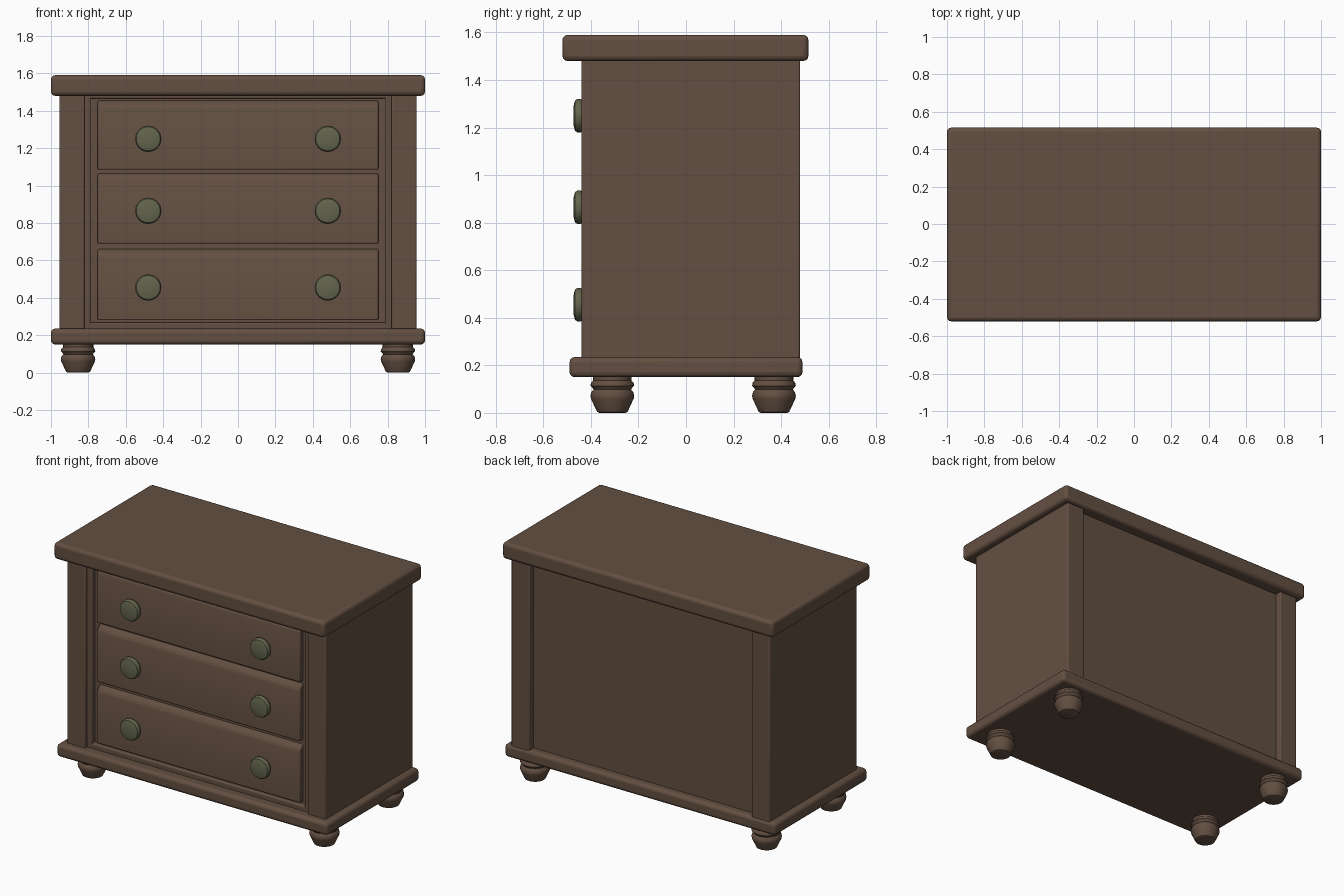
import bpy, bmesh, math

if "Cube" in bpy.data.objects:
    bpy.data.objects.remove(bpy.data.objects["Cube"])


def material(name, rgb):
    m = bpy.data.materials.new(name)
    m.diffuse_color = (*rgb, 1)
    m.use_nodes = True
    m.node_tree.nodes["Principled BSDF"].inputs["Base Color"].default_value = m.diffuse_color
    return m


WOOD = material("brown wood", (0.125, 0.078, 0.053))
METAL = material("olive metal", (0.125, 0.13, 0.075))


def finish(name, bm, mat, bevel=0.0, segments=3):
    bmesh.ops.recalc_face_normals(bm, faces=bm.faces)
    mesh = bpy.data.meshes.new(name)
    bm.to_mesh(mesh)
    bm.free()
    mesh.materials.append(mat)
    ob = bpy.data.objects.new(name, mesh)
    bpy.context.collection.objects.link(ob)
    if bevel:
        mod = ob.modifiers.new("soft edges", 'BEVEL')
        mod.width, mod.segments = bevel, segments
    bpy.ops.object.select_all(action='DESELECT')
    ob.select_set(True)
    bpy.context.view_layer.objects.active = ob
    bpy.ops.object.shade_smooth_by_angle(angle=math.radians(40))
    return ob


def box(name, x, y, z, bevel=0.008):
    bm = bmesh.new()
    bmesh.ops.create_cube(bm, size=1)
    for v in bm.verts:
        v.co = [r[0] + (c + 0.5) * (r[1] - r[0]) for r, c in zip((x, y, z), v.co)]
    return finish(name, bm, WOOD, bevel)


def extrude_x(name, profile, half):
    """Extrude a (y, z) profile across the width."""
    bm = bmesh.new()
    face = bm.faces.new([bm.verts.new((-half, y, z)) for y, z in profile])
    new = bmesh.ops.extrude_face_region(bm, geom=[face])["geom"]
    for v in new:
        if isinstance(v, bmesh.types.BMVert):
            v.co.x = half
    return finish(name, bm, WOOD, 0.006, 2)


def lathe(name, profile, mat, sides=32):
    """Spin an (r, z) profile around z; both ends are closed."""
    bm = bmesh.new()
    rings = [[bm.verts.new((r * math.cos(2 * math.pi * i / sides),
                            r * math.sin(2 * math.pi * i / sides), z))
              for i in range(sides)] for r, z in profile]
    for a, b in zip(rings, rings[1:]):
        for i in range(sides):
            j = (i + 1) % sides
            bm.faces.new((a[i], a[j], b[j], b[i]))
    bm.faces.new(rings[0])
    bm.faces.new(rings[-1])
    return finish(name, bm, mat)


# Top and base slabs
box("top_slab", (-1, 1), (-0.52, 0.515), (1.48, 1.59), 0.022)
box("base_slab", (-1, 1), (-0.49, 0.49), (0.15, 0.235), 0.022)

# Carcass core: front rail plane and recessed back panel
box("carcass", (-0.94, 0.94), (-0.385, 0.435), (0.22, 1.49), 0)

# Side walls that form the corner posts, and a moulding strip beside the drawers
for s, side in ((-1, "left"), (1, "right")):
    box(side + "_side", sorted((s * 0.82, s * 0.955)), (-0.44, 0.48), (0.22, 1.49))
    box(side + "_strip", sorted((s * 0.785, s * 0.825)), (-0.42, -0.36), (0.22, 1.49))

# Rails above and below the drawers
box("bottom_rail", (-0.80, 0.80), (-0.42, -0.36), (0.22, 0.268))
box("top_rail", (-0.80, 0.80), (-0.42, -0.36), (1.465, 1.49))

# Drawers with sloped upper lip, each with two round knobs
knob = [(0.035, 0), (0.06, 0.02), (0.07, 0.035), (0.07, 0.05), (0.064, 0.06),
        (0.045, 0.065), (0.015, 0.067)]
for n, (zb, zt, zk) in enumerate(((0.28, 0.615, 0.455), (0.69, 1.02, 0.865),
                                  (1.085, 1.41, 1.25)), 1):
    extrude_x(f"drawer_{n}", [(-0.36, zb), (-0.42, zb), (-0.42, zt), (-0.41, zt + 0.025),
                              (-0.385, zt + 0.045), (-0.36, zt + 0.05)], 0.75)
    for s, side in ((-1, "left"), (1, "right")):
        k = lathe(f"knob_{n}_{side}", knob, METAL)
        k.rotation_euler.x = math.pi / 2
        k.location = (s * 0.48, -0.407, zk)

# Turned feet
foot = [(0.055, 0), (0.064, 0.004), (0.09, 0.06), (0.092, 0.072), (0.088, 0.088),
        (0.079, 0.098), (0.084, 0.106), (0.092, 0.114), (0.09, 0.126), (0.081, 0.136),
        (0.082, 0.16)]
for s, side in ((-1, "left"), (1, "right")):
    for y, end in ((-0.31, "front"), (0.37, "back")):
        f = lathe(f"{end}_{side}_foot", foot, WOOD)
        f.location = (s * 0.855, y, 0)
